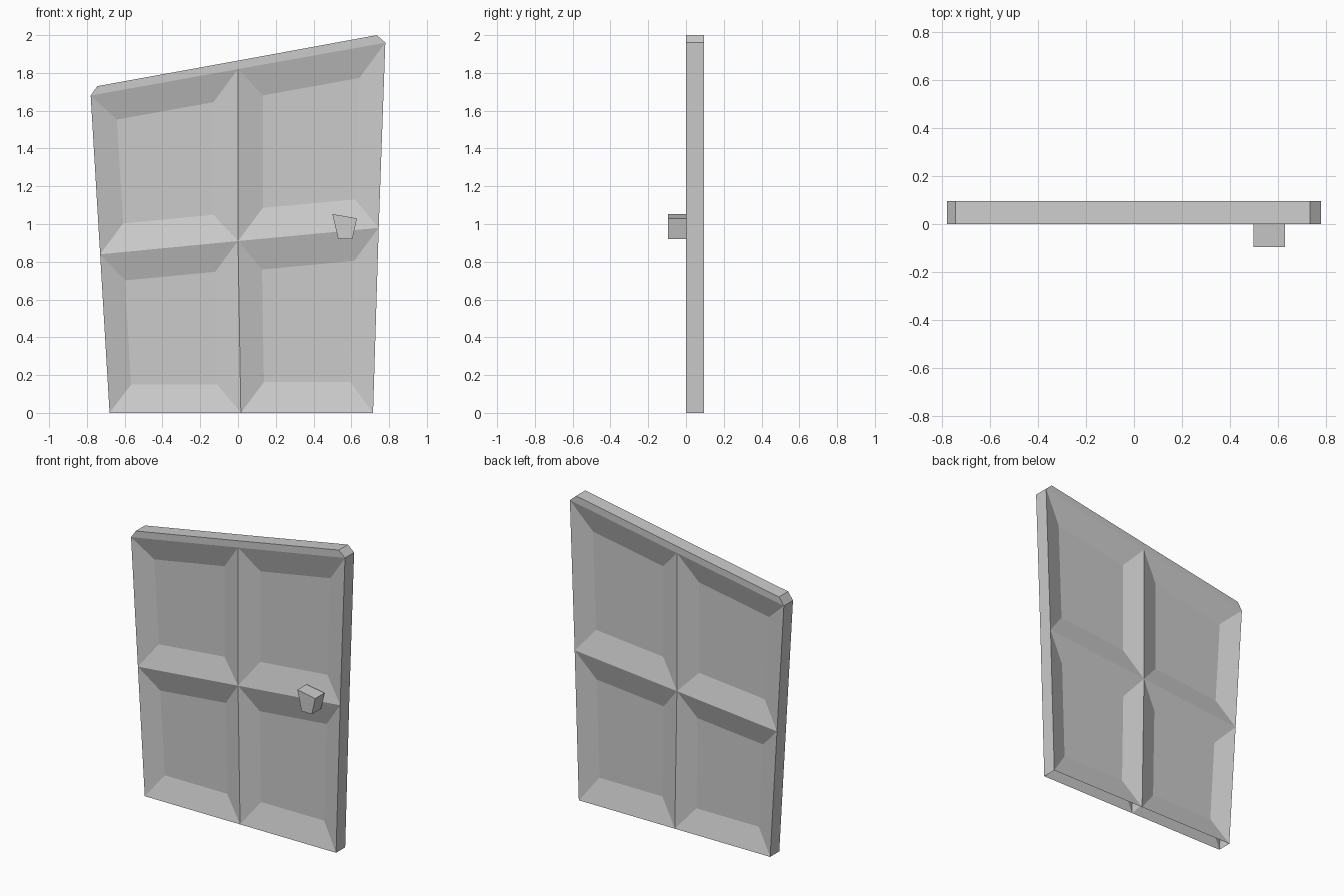
import bpy, bmesh
from mathutils import Vector

if "Cube" in bpy.data.objects:
    bpy.data.objects.remove(bpy.data.objects["Cube"])

THICK = 0.095      # door thickness and handle length
DEPTH = 0.045      # recess of each panel
SCALE = 0.655      # panel size relative to its cell


def finish(name, bm):
    mesh = bpy.data.meshes.new(name)
    bm.to_mesh(mesh)
    bm.free()
    obj = bpy.data.objects.new(name, mesh)
    bpy.context.collection.objects.link(obj)
    return obj


# Rows of the crooked panel grid, bottom to top, as (x, z)
rows = [[(-0.68, 0), (0.015, 0), (0.715, 0)],
        [(-0.73, 0.84), (0.0, 0.91), (0.745, 0.98)],
        [(-0.78, 1.68), (0.0, 1.82), (0.78, 1.96)],
        [(-0.745, 1.73), (0.0, 1.865), (0.735, 2.0)]]


def door_side(bm, y, inward):
    """One face of the door with four sunken panels and a flat top strip."""
    grid = [[bm.verts.new((x, y, z)) for x, z in row] for row in rows]
    for r in range(3):
        for c in range(2):
            cell = [grid[r][c], grid[r][c + 1], grid[r + 1][c + 1], grid[r + 1][c]]
            if inward < 0:
                cell.reverse()
            if r == 2:
                bm.faces.new(cell)
                continue
            mid = sum((v.co for v in cell), Vector()) / 4
            inner = [bm.verts.new(mid + (v.co - mid) * SCALE + Vector((0, inward * DEPTH, 0)))
                     for v in cell]
            bm.faces.new(inner)
            for i in range(4):
                j = (i + 1) % 4
                bm.faces.new((cell[i], cell[j], inner[j], inner[i]))
    # rim running up the right, over the top and down the left
    return [g[2] for g in grid] + [grid[3][1]] + [g[0] for g in reversed(grid)]


# Door: two panelled sides joined by a rim, open at the bottom
bm = bmesh.new()
front = door_side(bm, 0, 1)
back = door_side(bm, THICK, -1)
for i in range(len(front) - 1):
    bm.faces.new((front[i], back[i], back[i + 1], front[i + 1]))
finish("door", bm)

# Handle: tapered block standing out from the front
bm = bmesh.new()
profile = [(0.53, 0.92), (0.605, 0.92), (0.63, 1.03), (0.50, 1.053)]
face = bm.faces.new([bm.verts.new((x, -THICK, z)) for x, z in profile])
ext = bmesh.ops.extrude_face_region(bm, geom=[face], use_keep_orig=True)
bmesh.ops.translate(bm, vec=(0, THICK, 0),
                    verts=[e for e in ext["geom"] if isinstance(e, bmesh.types.BMVert)])
bmesh.ops.recalc_face_normals(bm, faces=bm.faces)
finish("handle", bm)
